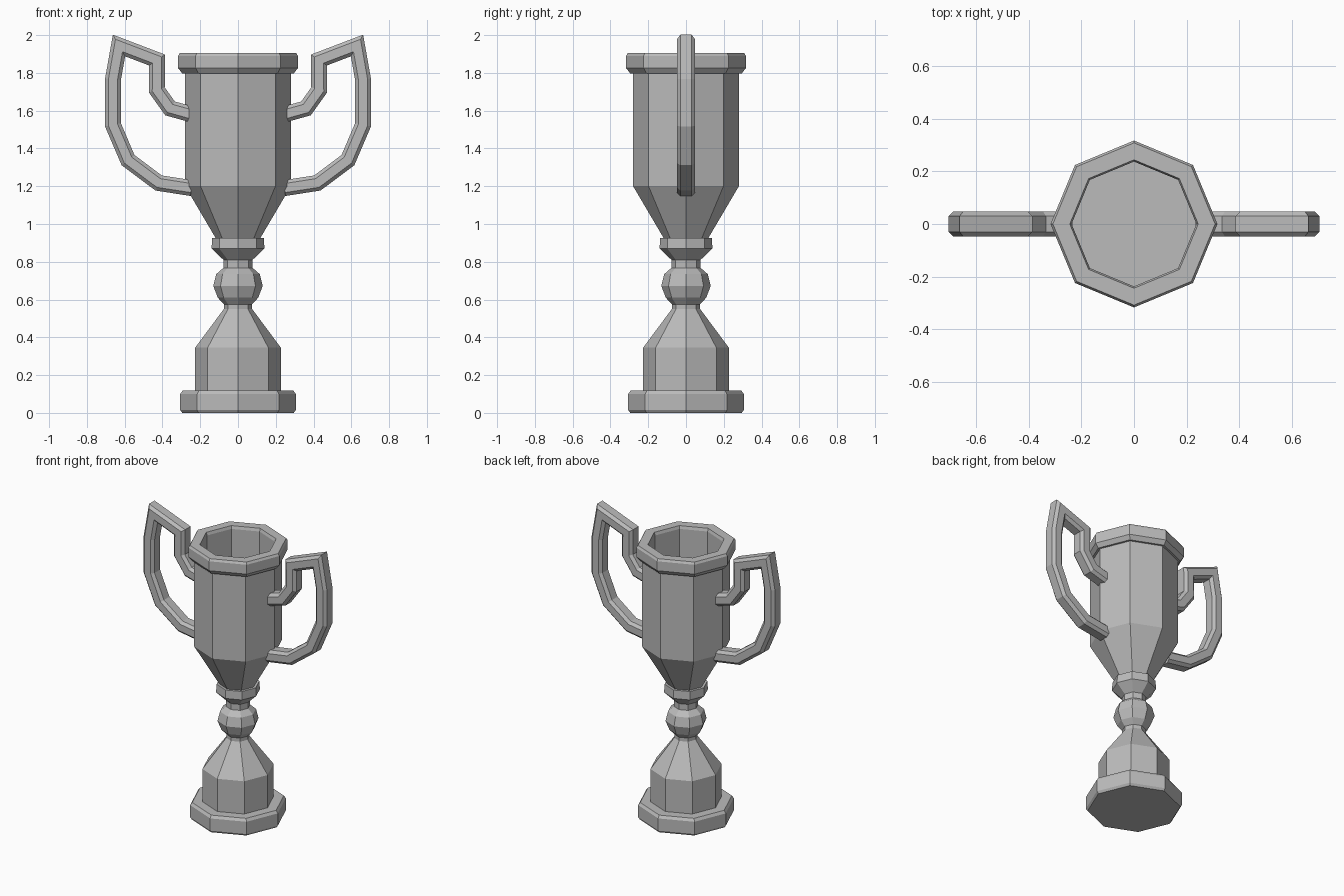
import bpy, bmesh
from math import cos, sin, pi
from mathutils import Vector

SIDES = 8

cube = bpy.data.objects.get("Cube")
if cube:
    bpy.data.objects.remove(cube, do_unlink=True)

metal = bpy.data.materials.new("plain grey")
metal.use_nodes = True
grey = (0.5, 0.5, 0.5, 1)
metal.diffuse_color = grey
metal.node_tree.nodes["Principled BSDF"].inputs["Base Color"].default_value = grey


def skin(name, rings):
    """Join a row of equal rings with quads and cap both ends."""
    bm = bmesh.new()
    loops = [[bm.verts.new(p) for p in ring] for ring in rings]
    for a, b in zip(loops, loops[1:]):
        for i in range(len(a)):
            j = (i + 1) % len(a)
            bm.faces.new((a[i], a[j], b[j], b[i]))
    bm.faces.new(loops[0][::-1])
    bm.faces.new(loops[-1])
    bmesh.ops.recalc_face_normals(bm, faces=bm.faces)
    mesh = bpy.data.meshes.new(name)
    bm.to_mesh(mesh)
    bm.free()
    mesh.materials.append(metal)
    obj = bpy.data.objects.new(name, mesh)
    bpy.context.collection.objects.link(obj)
    return obj


def lathe(name, profile):
    """Turn (radius, height) points into an eight-sided solid."""
    angles = [2 * pi * i / SIDES for i in range(SIDES)]
    return skin(name, [[(r * cos(a), r * sin(a), z) for a in angles]
                       for r, z in profile])


def handle(name, path, side, half=0.042, depth=0.048, cut=0.018):
    """Sweep a chamfered square along a mitred path in the xz plane."""
    section = [(half, depth - cut), (half - cut, depth),
               (cut - half, depth), (-half, depth - cut)]
    section += [(-u, -v) for u, v in section]
    pts = [Vector(p) for p in path]
    rings = []
    for i, p in enumerate(pts):
        before = (p - pts[i - 1]).normalized() if i else None
        after = (pts[i + 1] - p).normalized() if i < len(pts) - 1 else None
        before, after = before or after, after or before
        n1 = Vector((-before.y, before.x))
        n2 = Vector((-after.y, after.x))
        miter = (n1 + n2).normalized()
        miter /= miter.dot(n1)
        rings.append([(side * (p.x + miter.x * u), v, p.y + miter.y * u)
                      for u, v in section])
    return skin(name, rings)


# Foot and stem
lathe("base_plate", [(0.295, 0), (0.306, 0.015), (0.306, 0.1), (0.293, 0.118)])
lathe("pedestal", [(0.227, 0.11), (0.227, 0.345), (0.075, 0.55), (0.075, 0.6)])
lathe("stem_knob", [(0.075, 0.575), (0.107, 0.61), (0.131, 0.672),
                    (0.115, 0.735), (0.075, 0.77)])
lathe("collar", [(0.077, 0.75), (0.077, 0.81), (0.14, 0.87), (0.137, 0.927)])

# Hollow cup with its thick rim
lathe("cup", [(0.115, 0.92), (0.28, 1.2), (0.28, 1.797), (0.295, 1.797),
              (0.317, 1.825), (0.317, 1.89), (0.308, 1.905),
              (0.244, 1.905), (0.237, 1.885), (0.237, 1.2)])

# Angular handles, mirrored left and right
path = [(0.245, 1.58), (0.36, 1.612), (0.43, 1.71), (0.428, 1.868),
        (0.63, 1.945), (0.662, 1.765), (0.662, 1.525), (0.582, 1.338),
        (0.42, 1.217), (0.245, 1.19)]
for label, side in (("left", 1), ("right", -1)):
    handle(label + "_handle", path, side)
